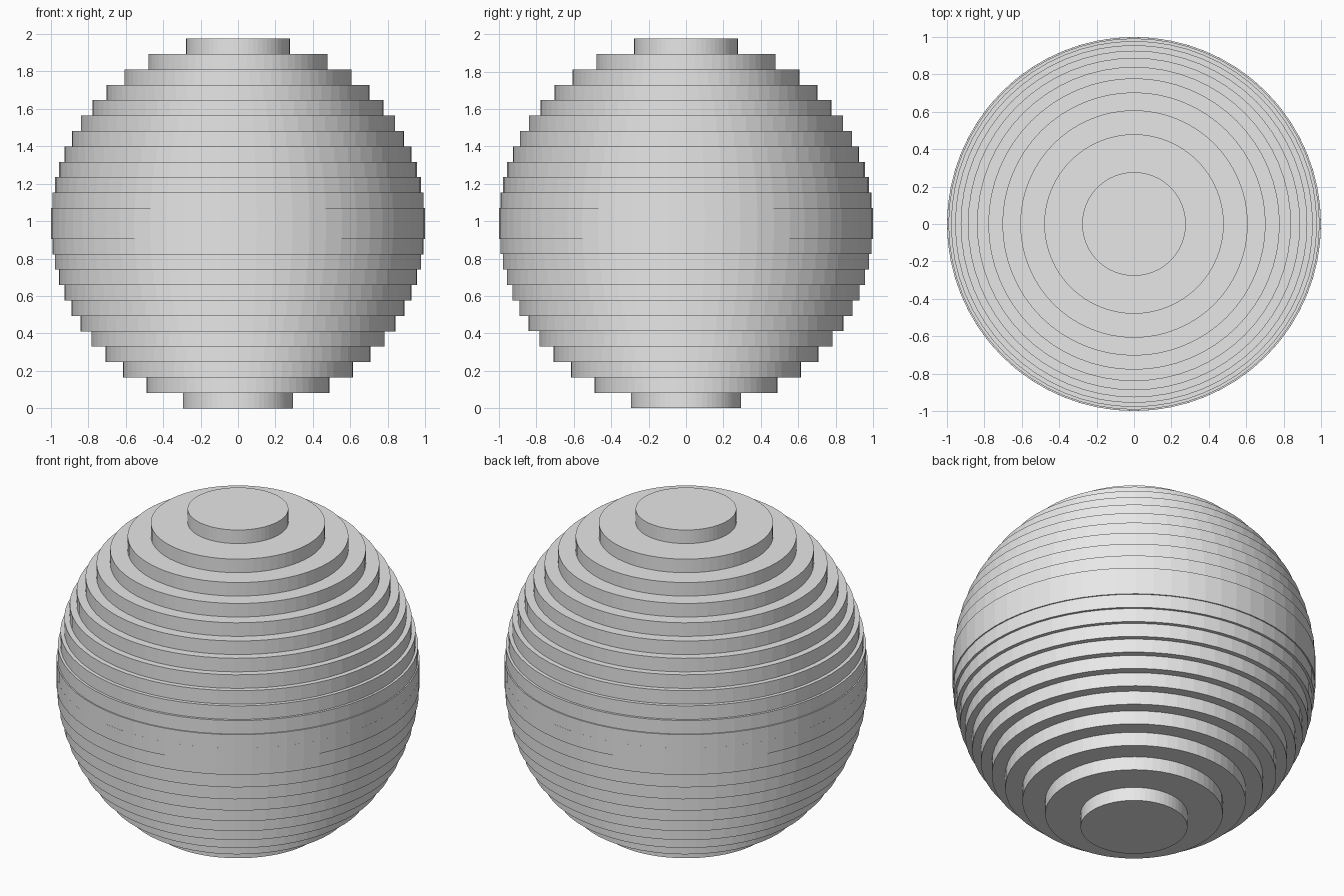
import bpy
import bmesh
import math

LAYERS = 24
SIDES = 64
HEIGHT = 1.976
STEP = HEIGHT / LAYERS
MIDDLE = 11.47  # layer index of the equator, slightly below centre

cube = bpy.data.objects.get("Cube")
if cube:
    bpy.data.objects.remove(cube, do_unlink=True)

# Plain grey material
GREY = (0.8, 0.8, 0.8, 1.0)
grey = bpy.data.materials.new("plain_grey")
grey.use_nodes = True
grey.diffuse_color = GREY
for node in grey.node_tree.nodes:
    if node.type == "BSDF_PRINCIPLED":
        node.inputs["Base Color"].default_value = GREY


def add_ring(bm, radius, z):
    """Circle of vertices at one height."""
    angles = [math.tau * i / SIDES for i in range(SIDES)]
    return [bm.verts.new((radius * math.cos(a), radius * math.sin(a), z)) for a in angles]


def bridge(bm, lower, upper):
    """Band of quads between two rings."""
    for i in range(SIDES):
        j = (i + 1) % SIDES
        bm.faces.new((lower[i], lower[j], upper[j], upper[i]))


# Stepped profile: each layer is a straight-sided disc sized by a sphere
bm = bmesh.new()
rings = []
for k in range(LAYERS):
    radius = math.sqrt(1 - ((k - MIDDLE) / (LAYERS / 2)) ** 2)
    rings.append(add_ring(bm, radius, k * STEP))
    rings.append(add_ring(bm, radius, (k + 1) * STEP))

# Walls and ledges, then the two end caps
for lower, upper in zip(rings, rings[1:]):
    bridge(bm, lower, upper)
bm.faces.new(rings[-1])
bm.faces.new(list(reversed(rings[0])))
bmesh.ops.recalc_face_normals(bm, faces=bm.faces)

mesh = bpy.data.meshes.new("stepped_sphere")
bm.to_mesh(mesh)
bm.free()
mesh.materials.append(grey)
sphere = bpy.data.objects.new("stepped_sphere", mesh)
bpy.context.collection.objects.link(sphere)
